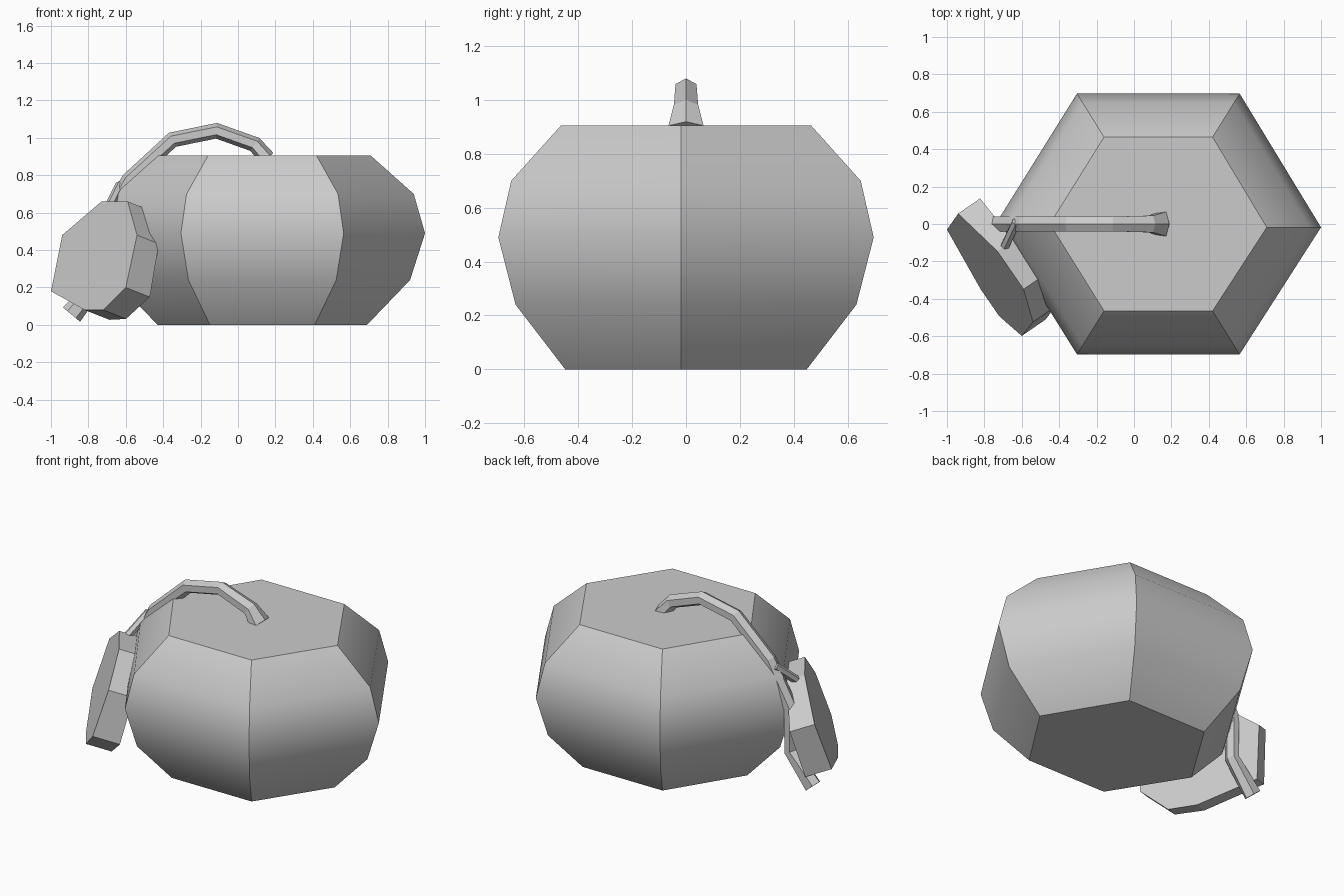
import bpy, bmesh, math
from mathutils import Vector

if "Cube" in bpy.data.objects:
    bpy.data.objects.remove(bpy.data.objects["Cube"])


def loft(name, rings, smooth=None):
    """Skin a list of equal-length point rings and cap both ends."""
    bm = bmesh.new()
    loops = [[bm.verts.new(p) for p in ring] for ring in rings]
    n = len(loops[0])
    for a, b in zip(loops, loops[1:]):
        for i in range(n):
            j = (i + 1) % n
            bm.faces.new((a[i], a[j], b[j], b[i]))
    bm.faces.new(loops[0])
    bm.faces.new(loops[-1])
    bmesh.ops.recalc_face_normals(bm, faces=bm.faces)
    mesh = bpy.data.meshes.new(name)
    bm.to_mesh(mesh)
    bm.free()
    obj = bpy.data.objects.new(name, mesh)
    bpy.context.collection.objects.link(obj)
    if smooth:
        bpy.context.view_layer.objects.active = obj
        obj.select_set(True)
        bpy.ops.object.shade_smooth_by_angle(angle=math.radians(smooth))
        obj.select_set(False)
    return obj


def tube(name, path, sides=6):
    """Tube along (x, y, z, radius, side_radius) points."""
    pts = [Vector(p[:3]) for p in path]
    rings = []
    for i, p in enumerate(pts):
        d0 = (pts[i] - pts[i - 1]).normalized() if i else Vector()
        d1 = (pts[i + 1] - pts[i]).normalized() if i < len(pts) - 1 else Vector()
        t = (d0 + d1).normalized()
        side = (Vector((0, 1, 0)) - t * t.y).normalized()
        up = side.cross(t)
        r, w = path[i][3:]
        rings.append([p + up * r * math.cos(k * math.tau / sides)
                      + side * w * math.sin(k * math.tau / sides) for k in range(sides)])
    return loft(name, rings)


# Six-sided bulging body, slightly squashed in depth
profile = [(0.56, 0), (0.79, 0.24), (0.87, 0.49), (0.81, 0.70), (0.58, 0.905)]
body = []
for r, z in profile:
    ring = [(0.13 + r * math.cos(k * math.tau / 6),
             0.925 * r * math.sin(k * math.tau / 6) - (0.018 if k == 0 else 0), z)
            for k in range(6)]
    body.append(ring)
loft("body", body, smooth=40)

# Curved stem arching over the top and down the left corner
tube("stem", [
    (0.155, 0, 0.89, 0.045, 0.075), (0.09, 0, 0.965, 0.042, 0.052),
    (-0.115, 0, 1.038, 0.042, 0.045), (-0.35, 0, 0.99, 0.042, 0.045),
    (-0.585, 0, 0.775, 0.04, 0.045), (-0.735, 0, 0.51, 0.04, 0.045),
    (-0.735, 0, 0.24, 0.04, 0.045), (-0.89, 0, 0.055, 0.06, 0.045)])

# Small twig joining the stem to the hanging disc
tube("twig", [(-0.63, 0.01, 0.75, 0.025, 0.025), (-0.70, -0.14, 0.61, 0.025, 0.025)], 6)

# Tilted octagonal disc: x, z and thickness at each corner of its outer face
corners = [(-1.0, 0.18, 0.16), (-0.94, 0.48, 0.15), (-0.73, 0.66, 0.11), (-0.59, 0.66, 0.10),
           (-0.54, 0.48, 0.15), (-0.60, 0.20, 0.165), (-0.72, 0.08, 0.155), (-0.82, 0.08, 0.17)]
inward = Vector((0.78, 0.54, -0.31))
outer = [Vector((x, -0.03 - 1.45 * (x + 1.0) + 0.575 * (z - 0.18), z)) for x, z, t in corners]
inner = [p + inward * c[2] for p, c in zip(outer, corners)]
loft("hanging_disc", [outer, inner])
